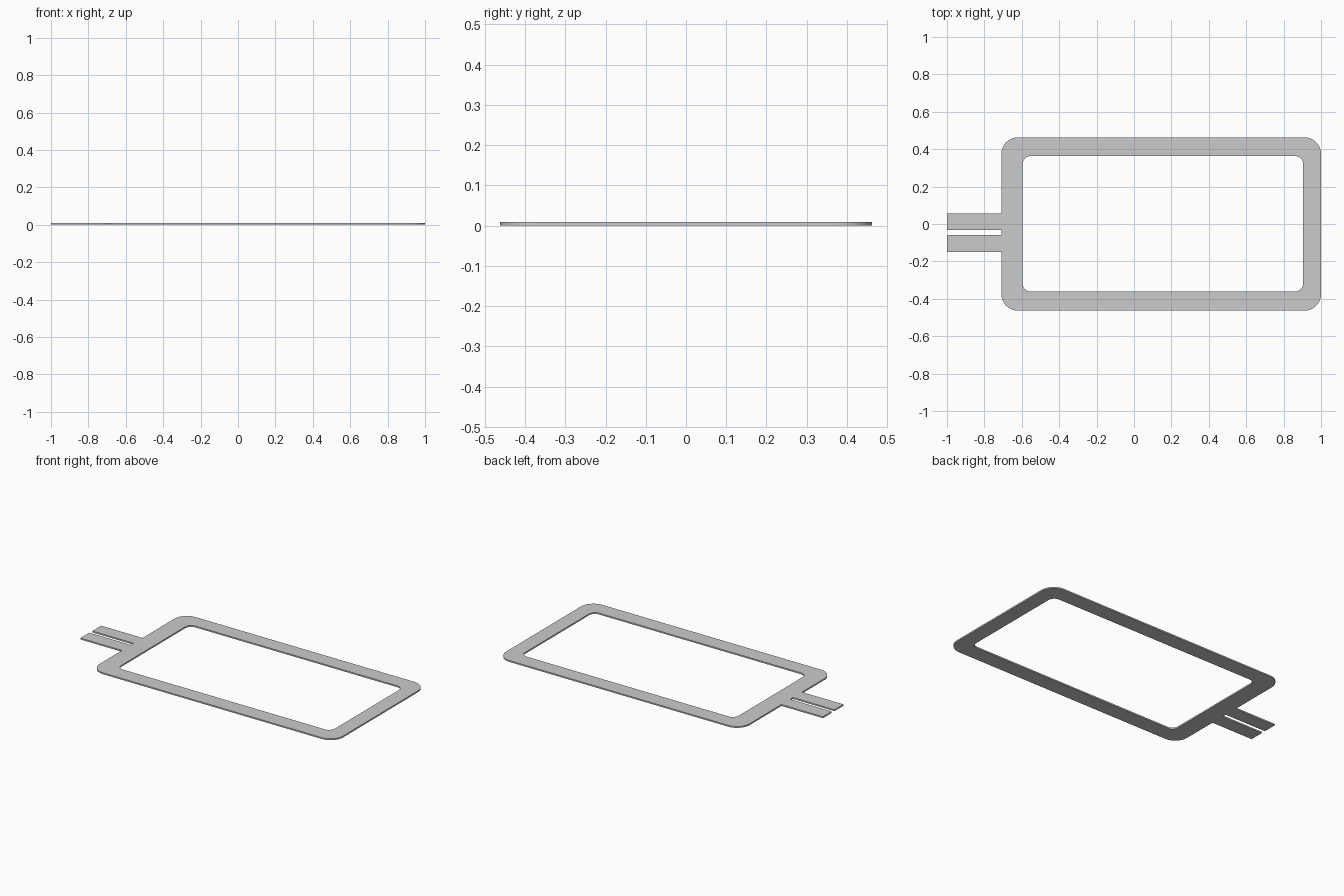
import bpy, bmesh
from math import sin, cos, pi

if "Cube" in bpy.data.objects:
    bpy.data.objects.remove(bpy.data.objects["Cube"])

THICK = 0.009


def rounded_rect(x0, x1, y0, y1, r, n=12):
    """Counter-clockwise rounded rectangle, starting at the lower left corner."""
    pts = []
    centres = [(x0 + r, y0 + r), (x1 - r, y0 + r), (x1 - r, y1 - r), (x0 + r, y1 - r)]
    for i, (cx, cy) in enumerate(centres):
        for k in range(n + 1):
            a = pi + (i + k / n) * pi / 2
            pts.append((cx + r * cos(a), cy + r * sin(a)))
    return pts


def plate(name, loops, thick):
    """Flat plate from closed outlines; inner loops become holes."""
    curve = bpy.data.curves.new(name, 'CURVE')
    curve.dimensions = '2D'
    curve.fill_mode = 'BOTH'
    curve.extrude = thick / 2
    for pts in loops:
        s = curve.splines.new('POLY')
        s.points.add(len(pts) - 1)
        for p, (x, y) in zip(s.points, pts):
            p.co = (x, y, thick / 2, 1)
        s.use_cyclic_u = True
    obj = bpy.data.objects.new(name, curve)
    obj.location.z = thick / 2
    bpy.context.collection.objects.link(obj)
    bpy.context.view_layer.objects.active = obj
    obj.select_set(True)
    bpy.ops.object.convert(target='MESH')
    obj = bpy.context.object
    # Weld caps to walls and sit the plate on the ground
    bm = bmesh.new()
    bm.from_mesh(obj.data)
    bmesh.ops.remove_doubles(bm, verts=bm.verts, dist=1e-5)
    bmesh.ops.recalc_face_normals(bm, faces=bm.faces)
    low = min(v.co.z for v in bm.verts)
    bmesh.ops.translate(bm, verts=bm.verts, vec=(0, 0, -low))
    bm.to_mesh(obj.data)
    bm.free()
    obj.location.z = 0
    bpy.ops.object.shade_smooth_by_angle()
    return obj


# Frame outline with the two connector prongs on its left edge
LEFT, TIP = -0.709, -1.0
outer = rounded_rect(LEFT, 1.0, -0.463, 0.463, 0.088)
for top, bottom in ((0.056, -0.032), (-0.06, -0.15)):
    outer += [(LEFT, top), (TIP, top), (TIP, bottom), (LEFT, bottom)]

# Rounded window through the frame
window = rounded_rect(-0.595, 0.904, -0.361, 0.363, 0.042)

plate("frame_with_prongs", [outer, window], THICK)
